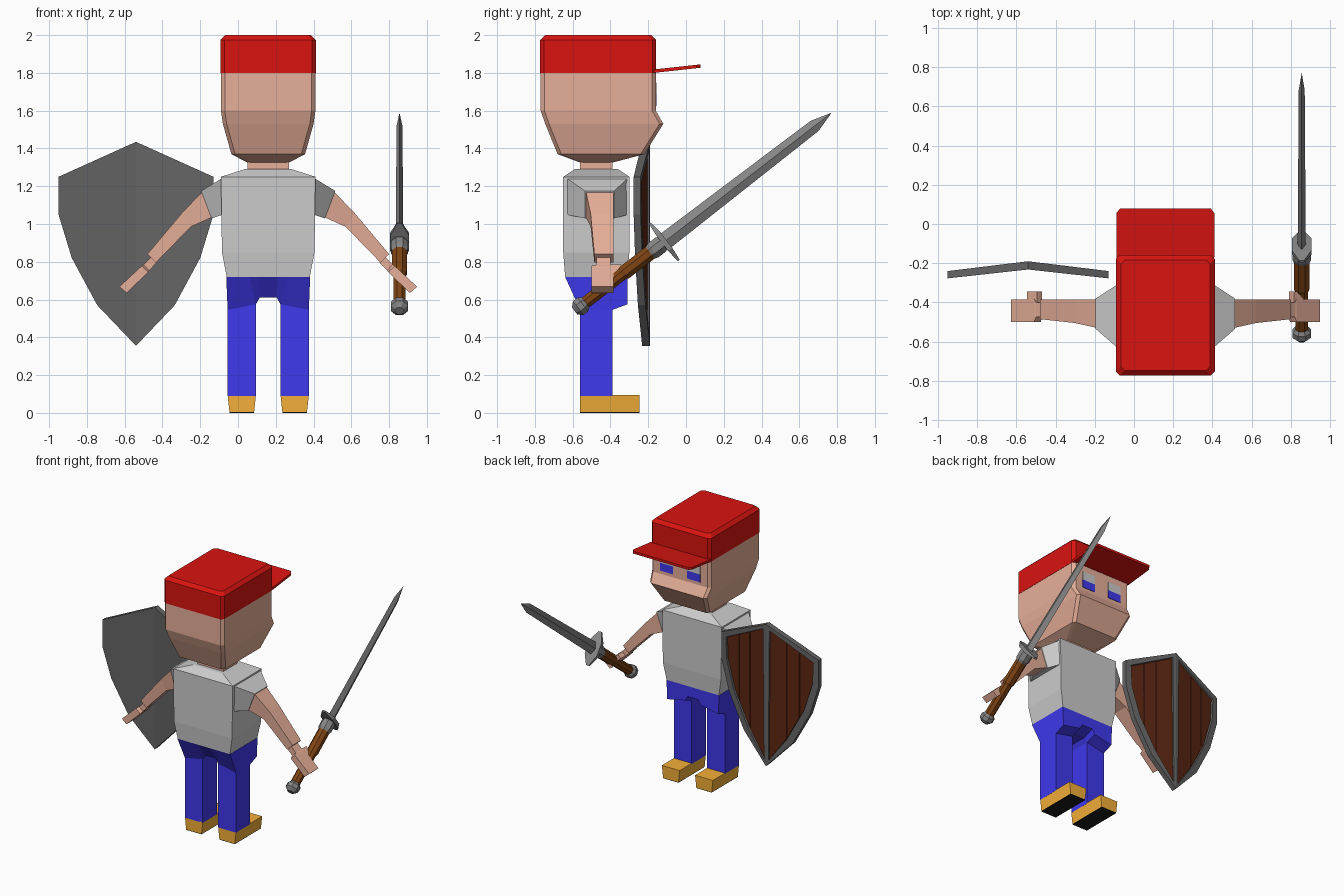
import bpy, bmesh, math
from mathutils import Vector

if "Cube" in bpy.data.objects:
    bpy.data.objects.remove(bpy.data.objects["Cube"])

CX = 0.16  # body centre line


def mat(name, r, g, b):
    m = bpy.data.materials.new(name)
    m.diffuse_color = (r, g, b, 1)
    m.use_nodes = True
    m.node_tree.nodes["Principled BSDF"].inputs["Base Color"].default_value = m.diffuse_color
    return m


SKIN = mat("skin", 0.80, 0.43, 0.32)
RED = mat("red", 0.70, 0.007, 0.005)
BLUE = mat("blue", 0.05, 0.04, 0.85)
TAN = mat("tan", 0.90, 0.43, 0.04)
BLACK = mat("black", 0.01, 0.01, 0.01)
WHITE = mat("white", 0.9, 0.9, 0.9)
STEEL = mat("steel", 0.24, 0.24, 0.24)
IRON = mat("iron", 0.13, 0.13, 0.13)
GRIP = mat("grip_brown", 0.22, 0.06, 0.007)
WOOD = mat("wood_brown", 0.11, 0.02, 0.006)


def finish(name, bm, mats, loc, mirror=False):
    me = bpy.data.meshes.new(name)
    bm.to_mesh(me)
    bm.free()
    ob = bpy.data.objects.new(name, me)
    bpy.context.collection.objects.link(ob)
    ob.location = loc
    for m in mats:
        if m:
            me.materials.append(m)
    if mirror:
        ob.modifiers.new("mirror", 'MIRROR')
    return ob


def loft(name, rings, m, loc=(CX, 0, 0), mirror=False):
    """Skin a list of equal-length rings and cap both ends."""
    bm = bmesh.new()
    vs = [[bm.verts.new(p) for p in r] for r in rings]
    n = len(vs[0])
    for a, b in zip(vs, vs[1:]):
        for i in range(n):
            j = (i + 1) % n
            bm.faces.new((a[i], a[j], b[j], b[i]))
    bm.faces.new(vs[0])
    bm.faces.new(vs[-1])
    bmesh.ops.recalc_face_normals(bm, faces=bm.faces)
    return finish(name, bm, [m], loc, mirror)


def rect(x0, x1, y0, y1, z):
    return [(x0, y0, z), (x1, y0, z), (x1, y1, z), (x0, y1, z)]


def crect(w, y0, y1, z, c=0.02):
    """Centred rectangle with cut corners."""
    return [(-w + c, y0, z), (w - c, y0, z), (w, y0 + c, z), (w, y1 - c, z),
            (w - c, y1, z), (-w + c, y1, z), (-w, y1 - c, z), (-w, y0 + c, z)]


def limb(top, bottom, y0, y1):
    """Limb section from its top and bottom (x, z) points."""
    return [(top[0], y0, top[1]), (top[0], y1, top[1]),
            (bottom[0], y1, bottom[1]), (bottom[0], y0, bottom[1])]


def ngon(r, z, n=8, sx=1):
    return [(sx * r * math.cos(math.tau * (i + .5) / n), r * math.sin(math.tau * (i + .5) / n), z)
            for i in range(n)]


# Head, neck and cap
loft("head", [crect(0.11, -0.56, -0.39, 1.325), crect(0.195, -0.68, -0.22, 1.37),
              crect(0.24, -0.745, -0.12, 1.53), crect(0.25, -0.77, -0.16, 1.60),
              crect(0.25, -0.77, -0.16, 1.80)], SKIN)
loft("neck", [rect(-0.11, 0.11, -0.56, -0.39, 1.27), rect(-0.11, 0.11, -0.56, -0.39, 1.34)], SKIN)
loft("cap", [crect(0.252, -0.772, -0.158, 1.80), crect(0.252, -0.772, -0.158, 1.975),
             crect(0.227, -0.747, -0.183, 2.0)], RED)


def brim_ring(dz):
    pts = [(-0.25, -0.17), (0.25, -0.17), (0.25, 0.055), (0.232, 0.078), (-0.232, 0.078), (-0.25, 0.055)]
    return [(x, y, 1.80 + (y + 0.17) * 0.11 + dz) for x, y in pts]


loft("cap_brim", [brim_ring(0), brim_ring(0.018)], RED)

# Eyes
for name, z0, z1, m in (("iris", 1.625, 1.685, BLUE), ("eye_white", 1.685, 1.75, WHITE)):
    loft(name, [rect(0.06, 0.17, -0.17, -0.157, z) for z in (z0, z1)], m, mirror=True)

# Shirt and sleeves
loft("shirt", [rect(-0.22, 0.22, -0.64, -0.31, 0.72), rect(-0.245, 0.245, -0.65, -0.30, 0.85),
               rect(-0.25, 0.25, -0.65, -0.30, 1.25), rect(-0.125, 0.125, -0.59, -0.36, 1.29)], None)
loft("sleeve", [limb((0.24, 1.245), (0.24, 1.05), -0.635, -0.305),
                limb((0.355, 1.175), (0.30, 1.03), -0.535, -0.38)], None, mirror=True)

# Arms, hands and thumbs
loft("arm", [limb((0.348, 1.172), (0.295, 1.037), -0.53, -0.385),
             limb((0.46, 1.055), (0.41, 0.985), -0.505, -0.385),
             limb((0.64, 0.84), (0.595, 0.795), -0.485, -0.385)], SKIN, mirror=True)
loft("hand", [limb((0.62, 0.825), (0.59, 0.795), -0.475, -0.40),
              limb((0.66, 0.785), (0.63, 0.755), -0.475, -0.40),
              limb((0.67, 0.778), (0.635, 0.745), -0.50, -0.385),
              limb((0.788, 0.668), (0.75, 0.635), -0.50, -0.385)], SKIN, mirror=True)
loft("thumb", [limb((0.655, 0.785), (0.63, 0.76), -0.40, -0.343),
               limb((0.705, 0.74), (0.68, 0.715), -0.40, -0.343)], SKIN, mirror=True)


# Trousers: hips lofted sideways, then legs
def hip(xt, xb, z):
    return [(xt, -0.64, 0.72), (xt, -0.31, 0.72), (xb, -0.31, z + 0.03), (xb, -0.39, z), (xb, -0.56, z)]


loft("hips", [hip(-0.222, -0.215, 0.545), hip(-0.10, -0.065, 0.575), hip(-0.05, -0.045, 0.61),
              hip(0.05, 0.045, 0.61), hip(0.10, 0.065, 0.575), hip(0.222, 0.215, 0.545)], BLUE)
loft("leg", [rect(0.065, 0.215, -0.56, -0.39, z) for z in (0.09, 0.58)], BLUE, mirror=True)

# Shoes
loft("shoe", [rect(0.075, 0.205, -0.56, -0.245, 0.004), rect(0.065, 0.215, -0.56, -0.245, 0.095)],
     TAN, mirror=True)
loft("shoe_sole", [rect(0.075, 0.205, -0.56, -0.245, z) for z in (0, 0.004)], BLACK, mirror=True)

# Sword, modelled along its own z axis and then tilted
SWORD = (0.855, -0.57, 0.555)
parts = [
    ("pommel", [ngon(0.025, -0.025), ngon(0.05, 0), ngon(0.05, 0.03), ngon(0.03, 0.055)], STEEL),
    ("sword_grip", [ngon(0.035, 0.04), ngon(0.035, 0.29), ngon(0.042, 0.31), ngon(0.042, 0.49)], GRIP),
    ("grip_collar", [ngon(0.042, 0.48), ngon(0.05, 0.50), ngon(0.05, 0.55), ngon(0.042, 0.57)], STEEL),
    ("cross_guard", [rect(-0.02, 0.02, -0.122, -0.118, 0.57)] and
     [[(-w, y, 0.575 - h), (w, y, 0.575 - h), (w, y, 0.575 + h), (-w, y, 0.575 + h)]
      for y, w, h in ((-0.125, 0.012, 0.006), (-0.05, 0.05, 0.014), (0.05, 0.05, 0.014), (0.125, 0.012, 0.006))],
     STEEL),
    ("blade", [[(w * 0.45, 0, z), (0, w, z), (-w * 0.45, 0, z), (0, -w, z)]
               for w, z in ((0.046, 0.57), (0.034, 1.58), (0.001, 1.69))], STEEL),
]
for name, rings, m in parts:
    loft(name, rings, m, SWORD).rotation_euler.x = -0.914

# Shield: one half with a recessed planked panel, mirrored about the ridge
outline = [(0, 1.435), (0.41, 1.25), (0.41, 1.05), (0.34, 0.82), (0.205, 0.57), (0, 0.355)]
bm = bmesh.new()
front = [bm.verts.new((x, -0.19 - 0.122 * x, z)) for x, z in outline]
back = [bm.verts.new((x, -0.232 - 0.11 * x, z)) for x, z in outline]
panel = bm.faces.new(front)
bm.faces.new(back)
for i in range(5):
    bm.faces.new((front[i], front[i + 1], back[i + 1], back[i]))
bmesh.ops.recalc_face_normals(bm, faces=bm.faces)
panel.normal_update()
if panel.normal.y < 0:
    bmesh.ops.reverse_faces(bm, faces=bm.faces)
bmesh.ops.inset_individual(bm, faces=[panel], thickness=0.05, depth=0)
bmesh.ops.inset_individual(bm, faces=[panel], thickness=0.001, depth=-0.015)
panel.material_index = 1
for x in (0.155, 0.255):
    planks = [f for f in bm.faces if f.material_index == 1]
    geom = planks + list({e for f in planks for e in f.edges}) + list({v for f in planks for v in f.verts})
    bmesh.ops.bisect_plane(bm, geom=geom, plane_co=Vector((x, 0, 0)), plane_no=Vector((1, 0, 0)))
planks = [f for f in bm.faces if f.material_index == 1]
bmesh.ops.inset_individual(bm, faces=planks, thickness=0.004, depth=0.004)
finish("shield", bm, [IRON, WOOD], (-0.54, 0, 0), mirror=True)
